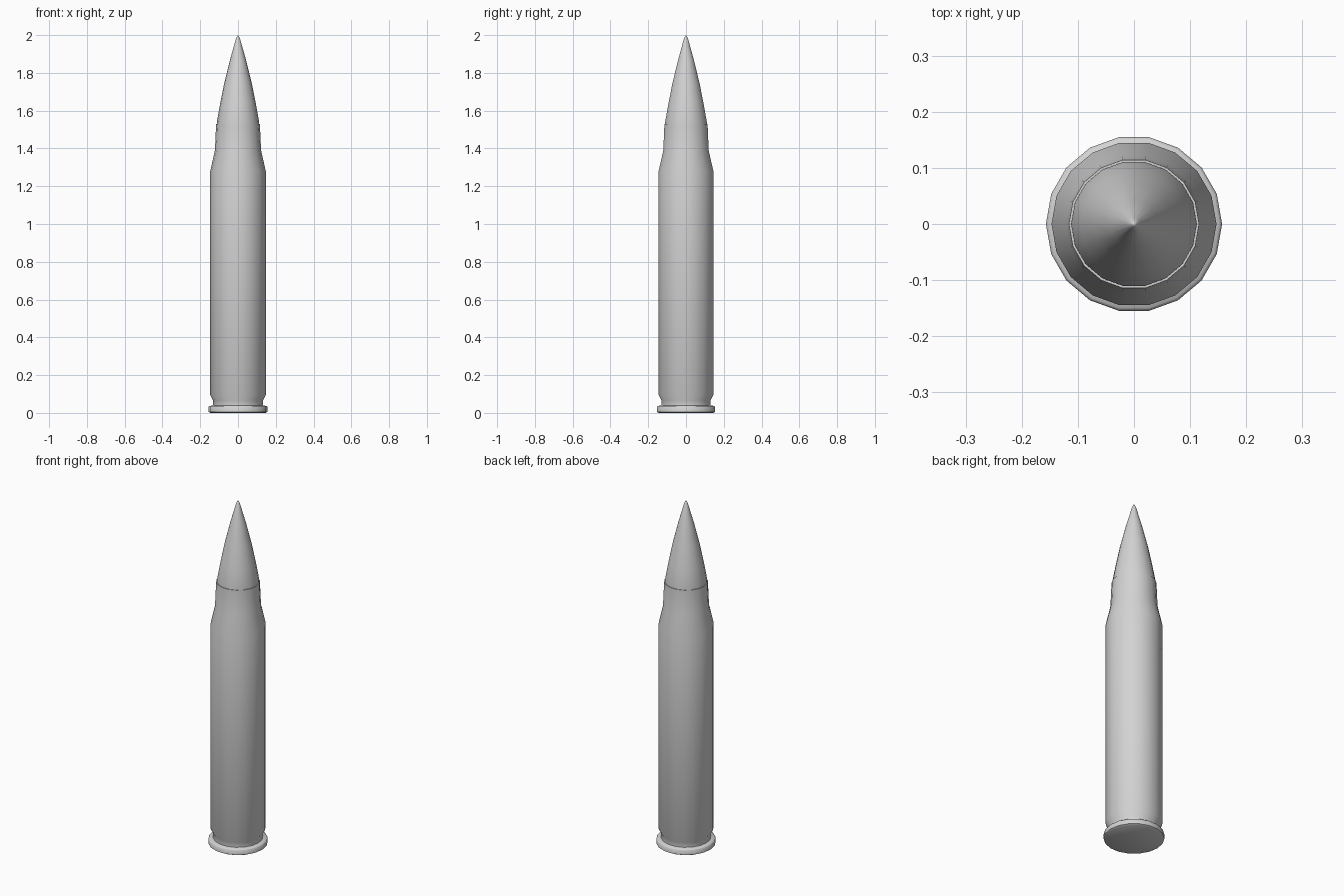
import bpy, bmesh, math

cube = bpy.data.objects.get("Cube")
if cube:
    bpy.data.objects.remove(cube, do_unlink=True)

SIDES = 18

grey = bpy.data.materials.new("plain grey")
grey.use_nodes = True
grey.diffuse_color = (0.65, 0.65, 0.65, 1)
grey.node_tree.nodes["Principled BSDF"].inputs["Base Color"].default_value = (0.65, 0.65, 0.65, 1)


def lathe(name, profile, angle):
    """Turn a (radius, height) profile around z; radius 0 closes an end."""
    bm = bmesh.new()
    verts = [bm.verts.new((r, 0, z)) for r, z in profile]
    edges = [bm.edges.new(pair) for pair in zip(verts, verts[1:])]
    bmesh.ops.spin(bm, geom=verts + edges, cent=(0, 0, 0), axis=(0, 0, 1),
                   angle=math.tau, steps=SIDES, use_merge=True)
    bmesh.ops.remove_doubles(bm, verts=bm.verts, dist=0.0005)
    bmesh.ops.recalc_face_normals(bm, faces=bm.faces)
    mesh = bpy.data.meshes.new(name)
    bm.to_mesh(mesh)
    bm.free()
    mesh.materials.append(grey)
    obj = bpy.data.objects.new(name, mesh)
    bpy.context.collection.objects.link(obj)
    bpy.ops.object.select_all(action="DESELECT")
    obj.select_set(True)
    bpy.context.view_layer.objects.active = obj
    bpy.ops.object.shade_smooth_by_angle(angle=math.radians(angle))
    return obj


# Case: base, rim, groove, body, shoulder, neck and mouth
lathe("case", [
    (0, 0), (0.146, 0), (0.157, 0.006),
    (0.157, 0.032), (0.152, 0.037), (0.132, 0.039),
    (0.132, 0.066), (0.147, 0.095),
    (0.147, 1.28),
    (0.122, 1.39), (0.116, 1.53), (0.105, 1.53),
], 55)

# Pointed tip seated in the neck
lathe("pointed_tip", [
    (0, 1.45), (0.112, 1.45), (0.112, 1.54), (0.095, 1.635),
    (0.073, 1.745), (0.042, 1.87), (0.011, 1.98), (0.005, 1.995), (0, 2.0),
], 60)
